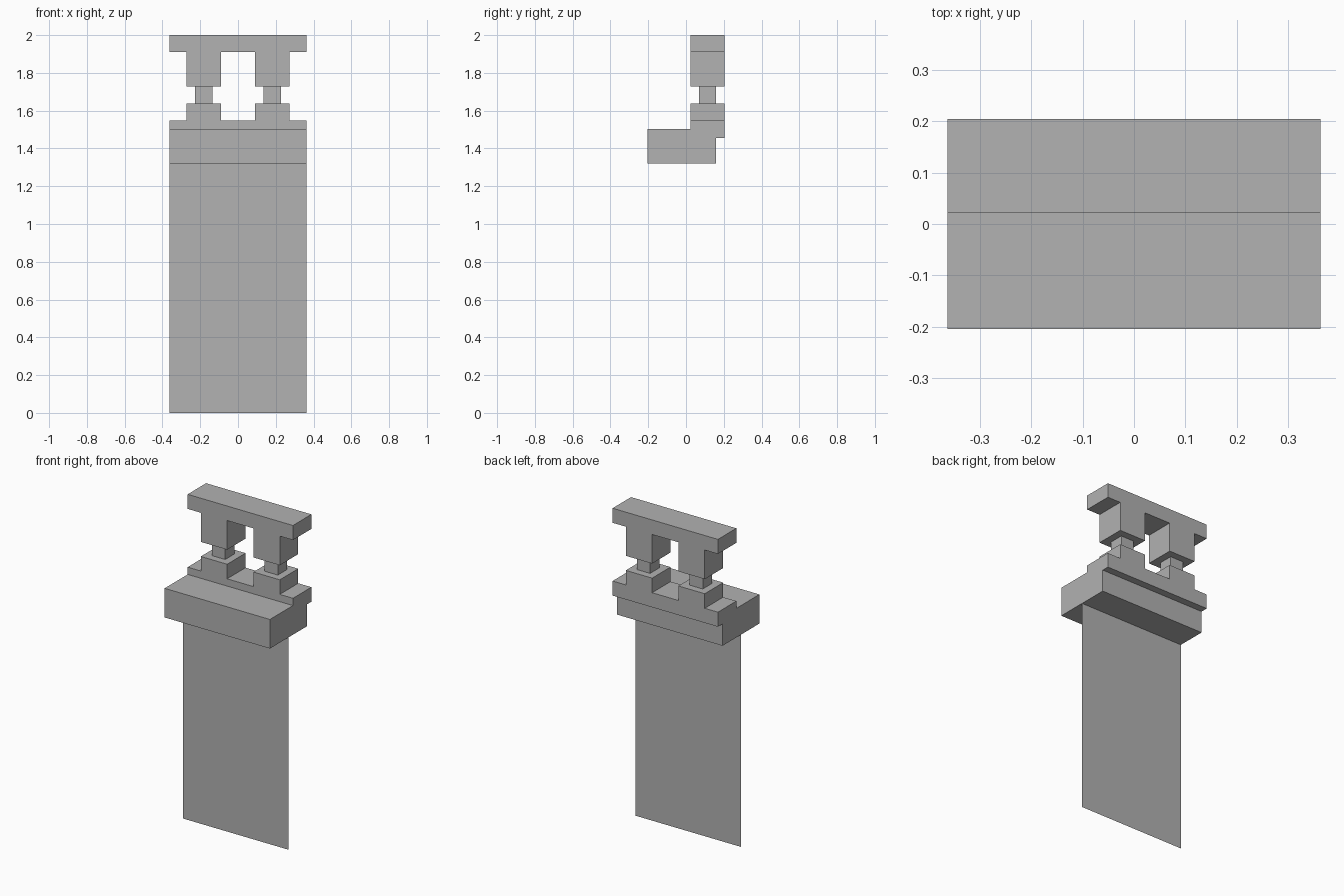
import bpy
import bmesh
from mathutils import Vector

cube = bpy.data.objects.get("Cube")
if cube:
    bpy.data.objects.remove(cube, do_unlink=True)

grey = bpy.data.materials.new("stone grey")
grey.use_nodes = True
colour = (0.445, 0.445, 0.445, 1)
grey.diffuse_color = colour
grey.node_tree.nodes["Principled BSDF"].inputs["Base Color"].default_value = colour

U = 0.0906                      # one module of the design
HALF = 4 * U                    # half the overall width
BACK, FRONT = 2.25 * U, -2.25 * U
UPRIGHT_FRONT = BACK - 2 * U    # front face of the upright frame
UPRIGHT_MID = BACK - U
LEG = 2 * U                     # distance of each leg from the middle
BEAM_Z = 2 - 7.5 * U            # underside of the beam


def finish(name, bm):
    bmesh.ops.recalc_face_normals(bm, faces=bm.faces)
    mesh = bpy.data.meshes.new(name)
    bm.to_mesh(mesh)
    bm.free()
    mesh.materials.append(grey)
    obj = bpy.data.objects.new(name, mesh)
    bpy.context.collection.objects.link(obj)
    return obj


def extrude_profile(name, points, offset):
    """Fill a closed outline and, if offset is given, extrude it."""
    bm = bmesh.new()
    face = bm.faces.new([bm.verts.new(p) for p in points])
    if offset:
        new = bmesh.ops.extrude_face_region(bm, geom=[face], use_keep_orig=True)["geom"]
        bmesh.ops.translate(bm, vec=Vector(offset),
                            verts=[v for v in new if isinstance(v, bmesh.types.BMVert)])
    return finish(name, bm)


def frame_profile(name, half_outline):
    """Mirror a half outline in x and extrude it through the upright's depth."""
    outline = half_outline + [(-x, z) for x, z in reversed(half_outline)]
    extrude_profile(name, [(x, UPRIGHT_FRONT, z) for x, z in outline], (0, 2 * U, 0))


# Beam with a rear step below the overhanging ledge
beam_top, ledge_low = 2 - 5.5 * U, 2 - 6 * U
step_back = BACK - U / 2
beam = [(FRONT, BEAM_Z), (step_back, BEAM_Z), (step_back, ledge_low),
        (BACK, ledge_low), (BACK, beam_top), (FRONT, beam_top)]
extrude_profile("beam", [(-HALF, y, z) for y, z in beam], (2 * HALF, 0, 0))

# Ledge with two pedestals
ledge_top, pedestal_top = 2 - 5 * U, 2 - 4 * U
frame_profile("ledge_with_pedestals", [
    (LEG - U, ledge_top), (LEG - U, pedestal_top), (LEG + U, pedestal_top),
    (LEG + U, ledge_top), (HALF, ledge_top), (HALF, beam_top)])

# Lintel with two hanging legs
lintel_low, leg_low = 2 - U, 2 - 3 * U
frame_profile("lintel_with_legs", [
    (LEG - U, lintel_low), (LEG - U, leg_low), (LEG + U, leg_low),
    (LEG + U, lintel_low), (HALF, lintel_low), (HALF, 2)])

# Narrow necks joining pedestals and legs
for side, x in (("left", LEG), ("right", -LEG)):
    h = U / 2
    square = [(x + sx * h, UPRIGHT_MID + sy * h, pedestal_top)
              for sx, sy in ((-1, -1), (1, -1), (1, 1), (-1, 1))]
    extrude_profile(side + "_neck", square, (0, 0, leg_low - pedestal_top))

# Thin sheet hanging under the middle of the beam
sheet_y = (FRONT + step_back) / 2
extrude_profile("hanging_sheet", [(-HALF, sheet_y, 0), (HALF, sheet_y, 0),
                                  (HALF, sheet_y, BEAM_Z), (-HALF, sheet_y, BEAM_Z)], None)
